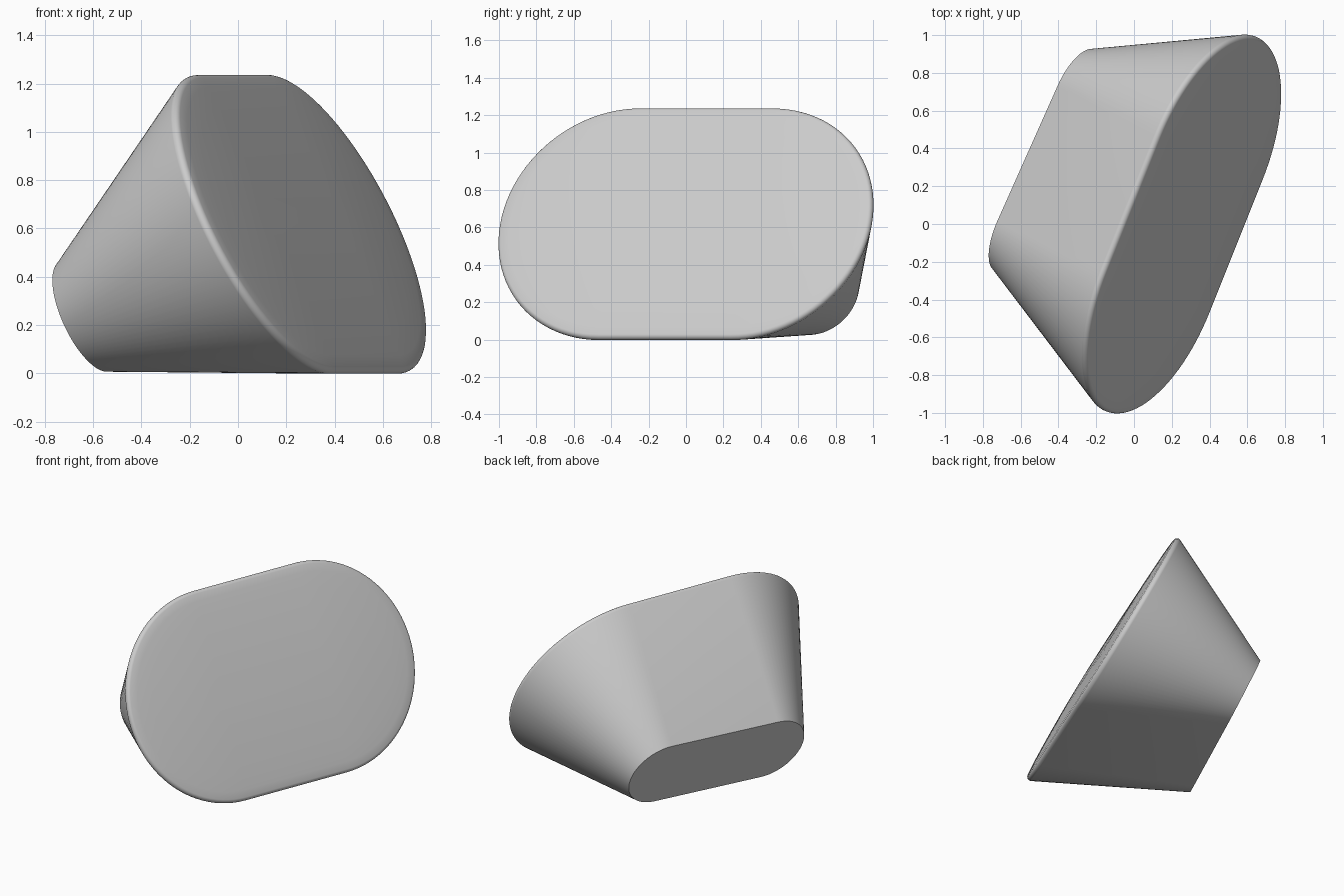
import bpy, bmesh, math
from mathutils import Matrix, Vector

cube = bpy.data.objects.get("Cube")
if cube:
    bpy.data.objects.remove(cube, do_unlink=True)

ARC_STEPS = 48
WIDE = 0.686


def frame(turn, tilt, roll):
    """Long axis, short axis and facing direction of a tilted end face."""
    turn, tilt, roll = (math.radians(v) for v in (turn, tilt, roll))
    along = Vector((math.sin(turn), math.cos(turn), 0))
    side = Vector((-math.cos(turn), math.sin(turn), 0))
    up = side * math.sin(tilt) + Vector((0, 0, math.cos(tilt)))
    facing = along.cross(up)
    spin = Matrix.Rotation(roll, 3, facing)
    return spin @ along, spin @ up, facing


def stadium(bm, center, axes, half_straight, offset, radius):
    """Ring with two straight sides and two half-round ends."""
    along, up, facing = axes
    ring = []
    for end in (1, -1):
        for i in range(ARC_STEPS + 1):
            a = math.pi * (i / ARC_STEPS - 0.5)
            p = along * end * (half_straight + radius * math.cos(a))
            p += up * end * radius * math.sin(a)
            ring.append(bm.verts.new(center + facing * offset + p))
    return ring


bm = bmesh.new()

# Narrow end, twisted slightly against the wide face
narrow_axes = frame(24.6, 23, 1.5)
rings = [stadium(bm, Vector((-0.473, 0.338, 0.246)), narrow_axes, 0.392, 0, 0.25)]

# Softly rounded rim, then a shallow dome across the wide face
ROUND, DOME = 0.025, 0.022
profile = []
for i in range(7):
    a = math.radians(-20 + 100 * i / 6)
    profile.append((ROUND * math.sin(a), WIDE - ROUND + ROUND * math.cos(a)))
for k in (0.9, 0.75, 0.6, 0.45, 0.3, 0.15):
    profile.append((ROUND + DOME * (1 - k * k), WIDE * k))
wide_center, wide_axes = Vector((0.248, 0, 0.617)), frame(21.8, 26, 0)
for offset, radius in profile:
    rings.append(stadium(bm, wide_center, wide_axes, 0.382, offset, radius))

# Skin the rings and close both ends
for a, b in zip(rings, rings[1:]):
    for i in range(len(a)):
        j = (i + 1) % len(a)
        bm.faces.new((a[i], a[j], b[j], b[i]))
bm.faces.new(rings[0])
bm.faces.new(rings[-1])
bmesh.ops.recalc_face_normals(bm, faces=bm.faces)
mesh = bpy.data.meshes.new("tapered_block")
bm.to_mesh(mesh)
bm.free()
block = bpy.data.objects.new("tapered_block", mesh)
bpy.context.collection.objects.link(block)

# Plain grey material
grey = bpy.data.materials.new("light_grey")
grey.use_nodes = True
color = (0.6, 0.6, 0.6, 1)
grey.diffuse_color = color
for node in grey.node_tree.nodes:
    if node.type == 'BSDF_PRINCIPLED':
        node.inputs["Base Color"].default_value = color
mesh.materials.append(grey)

# Smooth body with a crisp narrow end
bpy.ops.object.select_all(action='DESELECT')
block.select_set(True)
bpy.context.view_layer.objects.active = block
bpy.ops.object.shade_smooth_by_angle(angle=math.radians(40))
